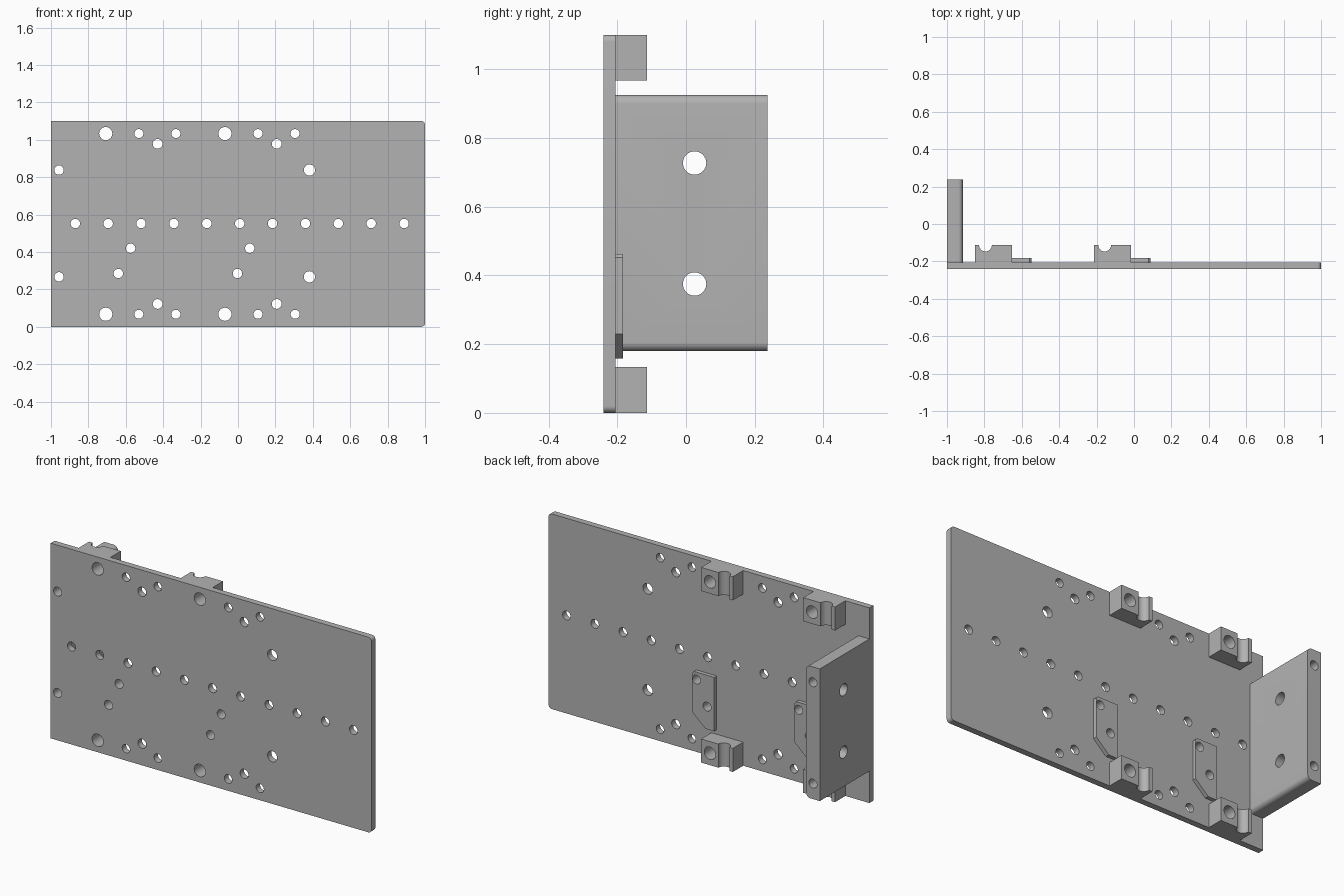
import bpy, bmesh, math
from mathutils import Vector

cube = bpy.data.objects.get("Cube")
if cube:
    bpy.data.objects.remove(cube, do_unlink=True)

grey = bpy.data.materials.new("plain grey")
grey.use_nodes = True
COLOUR = (0.45, 0.45, 0.45, 1)
grey.diffuse_color = COLOUR
grey.node_tree.nodes["Principled BSDF"].inputs["Base Color"].default_value = COLOUR

FRONT, BACK = -0.24, -0.205      # plate faces
TOP = 1.1


def make_object(name, bm):
    bmesh.ops.recalc_face_normals(bm, faces=bm.faces)
    mesh = bpy.data.meshes.new(name)
    bm.to_mesh(mesh)
    bm.free()
    obj = bpy.data.objects.new(name, mesh)
    bpy.context.collection.objects.link(obj)
    mesh.materials.append(grey)
    return obj


def add_prism(bm, start, end):
    """Close a solid between two matching outlines."""
    a = [bm.verts.new(p) for p in start]
    b = [bm.verts.new(p) for p in end]
    bm.faces.new(a)
    bm.faces.new(b[::-1])
    n = len(a)
    for i in range(n):
        bm.faces.new((a[i], a[(i + 1) % n], b[(i + 1) % n], b[i]))


def extrude_y(name, outline, y0, y1):
    bm = bmesh.new()
    add_prism(bm, [(x, y0, z) for x, z in outline], [(x, y1, z) for x, z in outline])
    return make_object(name, bm)


def arc(cx, cy, r, start, stop, steps=8):
    angles = [math.radians(start + (stop - start) * i / steps) for i in range(steps + 1)]
    return [(cx + r * math.cos(a), cy + r * math.sin(a)) for a in angles]


def rounded_right(x0, x1, z0, z1, r):
    """Rectangle whose two +x corners are rounded."""
    return ([(x0, z0)] + arc(x1 - r, z0 + r, r, -90, 0)
            + arc(x1 - r, z1 - r, r, 0, 90) + [(x0, z1)])


def drill_set(name, holes, axis):
    """One helper mesh holding a cylinder for every (u, z, radius)."""
    bm = bmesh.new()
    for u, z, r in holes:
        ring = arc(u, z, r, 0, 360, 32)[:-1]
        if axis == "y":
            add_prism(bm, [(p, -0.4, q) for p, q in ring], [(p, 0.4, q) for p, q in ring])
        else:
            add_prism(bm, [(-1.2, p, q) for p, q in ring], [(-0.8, p, q) for p, q in ring])
    obj = make_object(name, bm)
    obj.hide_render = True
    return obj


# Hole pattern, repeated for both carrier positions and mirrored top to bottom
holes = []
for shift in (0, 0.637):
    for z in (0.067, TOP - 0.067):
        holes += [(-0.707 + shift, z, 0.035), (-0.53 + shift, z, 0.024), (-0.332 + shift, z, 0.024)]
    holes += [(-0.43 + shift, z, 0.026) for z in (0.122, TOP - 0.122)]
    holes += [(-0.574 + shift, 0.42, 0.025), (-0.64 + shift, 0.285, 0.025)]
for z in (0.267, 0.838):
    holes += [(-0.957, z, 0.025), (0.382, z, 0.03)]
holes += [(-0.87 + 0.1758 * i, 0.552, 0.025) for i in range(11)]
drill = drill_set("hole_cutter", holes, "y")
side_drill = drill_set("side_hole_cutter", [(0.025, z, 0.034) for z in (0.375, 0.727)], "x")

# Base plate and upright end wall
plate = extrude_y("base_plate", rounded_right(-1, 1, 0, TOP, 0.02), FRONT, BACK)
wall = extrude_y("end_wall", rounded_right(-1, -0.915, 0.18, 0.925, 0.025), BACK, 0.237)
parts = [plate, wall]

# Grooved blocks and chamfered pads
for side, shift in (("right", 0), ("left", 0.637)):
    x0, x1, y1 = -0.85 + shift, -0.652 + shift, -0.113
    outline = ([(x0, BACK), (x1, BACK), (x1, y1)]
               + arc(x0 + 0.056, y1, 0.034, 0, -180, 16) + [(x0, y1)])
    for level, z0 in (("lower", 0), ("upper", TOP - 0.133)):
        bm = bmesh.new()
        add_prism(bm, [(x, y, z0) for x, y in outline],
                  [(x, y, z0 + 0.133) for x, y in outline])
        parts.append(make_object(f"{level}_{side}_block", bm))
    px0, px1 = -0.685 + shift, -0.549 + shift
    pad = [(px0, 0.158), (px1 - 0.08, 0.158), (px1, 0.23), (px1, 0.452),
           (px1 - 0.01, 0.462), (px0, 0.462)]
    parts.append(extrude_y(f"{side}_pad", pad, BACK, -0.183))

# Drill and shade every part
for obj in parts:
    for cutter in ([drill, side_drill] if obj is wall else [drill]):
        mod = obj.modifiers.new("holes", "BOOLEAN")
        mod.operation = "DIFFERENCE"
        mod.solver = "EXACT"
        mod.object = cutter
    bpy.ops.object.select_all(action="DESELECT")
    obj.select_set(True)
    bpy.context.view_layer.objects.active = obj
    for mod in list(obj.modifiers):
        bpy.ops.object.modifier_apply(modifier=mod.name)
    bpy.ops.object.shade_smooth_by_angle(angle=math.radians(30))

for cutter in (drill, side_drill):
    bpy.data.objects.remove(cutter, do_unlink=True)
